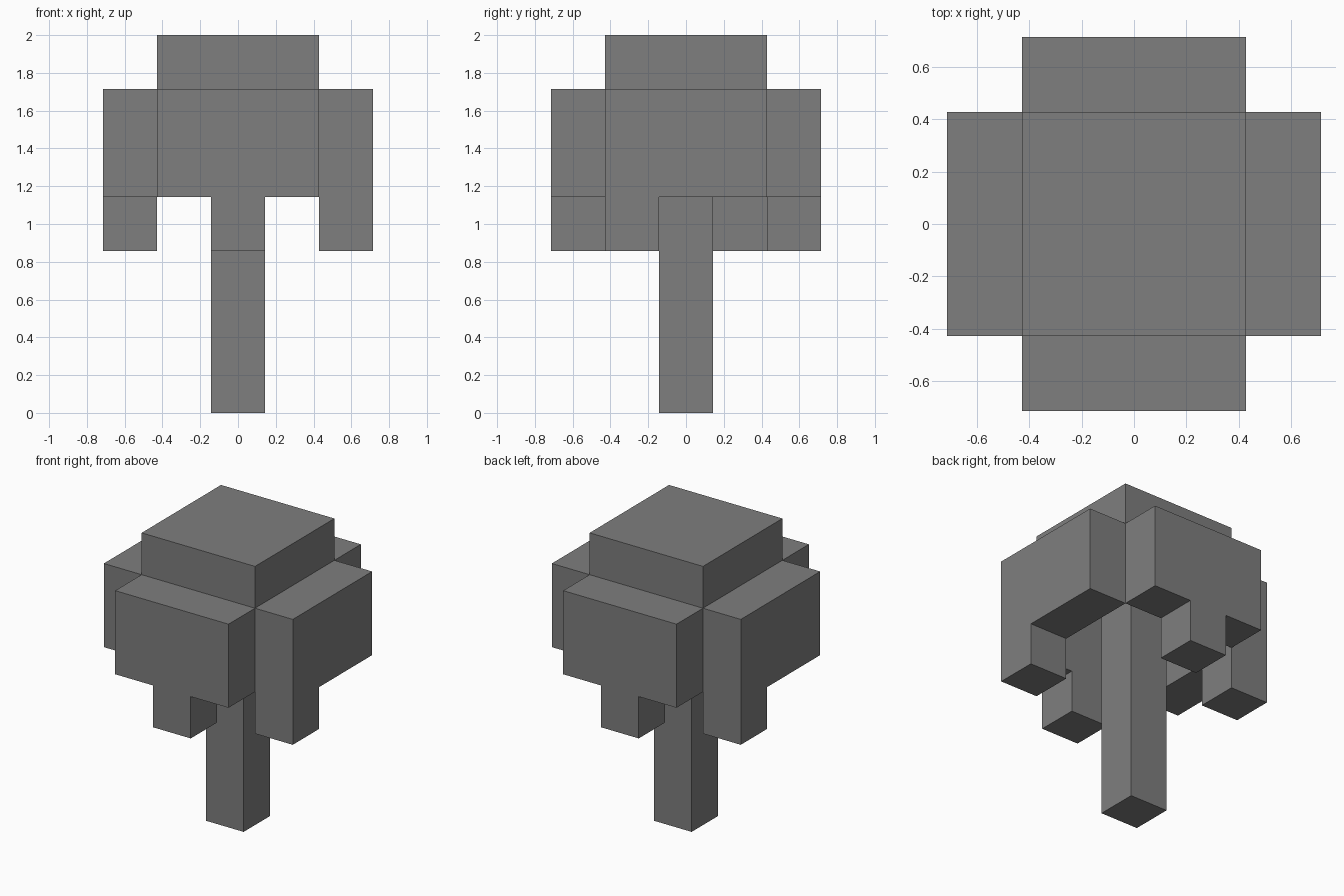
import bpy, bmesh, math
from mathutils import Matrix, Vector

if "Cube" in bpy.data.objects:
    bpy.data.objects.remove(bpy.data.objects["Cube"])

U = 2 / 7  # one block

grey = bpy.data.materials.new("mid grey")
grey.diffuse_color = (0.21, 0.21, 0.21, 1)
grey.use_nodes = True
grey.node_tree.nodes["Principled BSDF"].inputs["Base Color"].default_value = grey.diffuse_color


def prism(name, profile, y0, y1, turn=0):
    """Extrude an x-z profile (in blocks) from y0 to y1, then turn it about z."""
    bm = bmesh.new()
    face = bm.faces.new([bm.verts.new((x * U, y0 * U, z * U)) for x, z in profile])
    new = bmesh.ops.extrude_face_region(bm, geom=[face])["geom"]
    verts = [v for v in new if isinstance(v, bmesh.types.BMVert)]
    bmesh.ops.translate(bm, verts=verts, vec=Vector((0, (y1 - y0) * U, 0)))
    bmesh.ops.rotate(bm, verts=bm.verts, cent=(0, 0, 0),
                     matrix=Matrix.Rotation(math.radians(turn), 3, 'Z'))
    bmesh.ops.recalc_face_normals(bm, faces=bm.faces)
    me = bpy.data.meshes.new(name)
    bm.to_mesh(me)
    bm.free()
    me.materials.append(grey)
    bpy.context.collection.objects.link(bpy.data.objects.new(name, me))


def rect(half, z0, z1):
    return [(-half, z0), (half, z0), (half, z1), (-half, z1)]


# Trunk runs up through the hollow crown to the top slab
prism("trunk", rect(0.5, 0, 6), -0.5, 0.5)
prism("crown_top", rect(1.5, 6, 7), -1.5, 1.5)

# Leaf panels: front and back hang a block in the middle, the sides at one end
middle_drop = [(-1.5, 4), (-0.5, 4), (-0.5, 3), (0.5, 3), (0.5, 4), (1.5, 4), (1.5, 6), (-1.5, 6)]
end_drop = [(-1.5, 3), (-0.5, 3), (-0.5, 4), (1.5, 4), (1.5, 6), (-1.5, 6)]
for name, profile, turn in (("front_leaves", middle_drop, 0), ("right_leaves", end_drop, 90),
                            ("back_leaves", middle_drop, 180), ("left_leaves", end_drop, 270)):
    prism(name, profile, -2.5, -1.5, turn)
